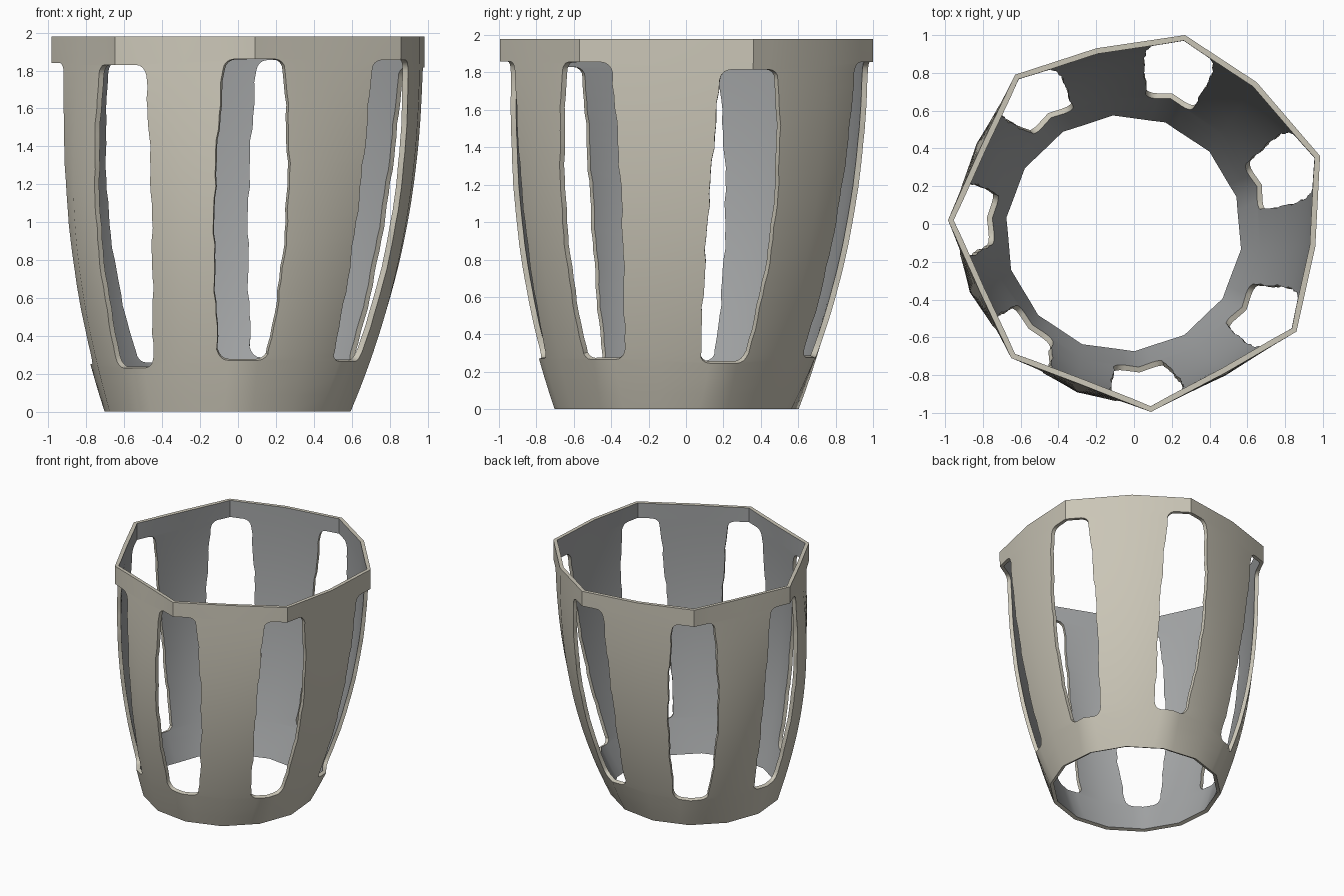
import bpy, bmesh, math
from mathutils import Vector

cube = bpy.data.objects.get("Cube")
if cube:
    bpy.data.objects.remove(cube)


def material(name, rgb):
    m = bpy.data.materials.new(name)
    m.use_nodes = True
    m.diffuse_color = (*rgb, 1)
    m.node_tree.nodes["Principled BSDF"].inputs["Base Color"].default_value = (*rgb, 1)
    return m


HEIGHT, WALL, COUNT = 1.98, 0.03, 7
# Rim outline: seven corners and the points between them
corners = [(.985, .36), (.27, 1.0), (-.63, .79), (-.985, .02), (-.65, -.71), (.09, -.995), (.86, -.57)]
middles = [(.65, .75), (-.2, .93), (-.81, .41), (-.82, -.35), (-.28, -.85), (.48, -.79), (.96, -.12)]
# Bottom and top height of each slot
slots = [(.245, 1.815), (.275, 1.855), (.25, 1.84), (.25, 1.84), (.23, 1.83), (.27, 1.86), (.265, 1.855)]
rim = [Vector(p) for pair in zip(corners, middles) for p in pair]


def outline(j, z):
    """Wall point of one of the fourteen ribs, flaring from round base to rim."""
    j %= 2 * COUNT
    t = z / HEIGHT
    a = math.radians(18) + math.pi * j / COUNT
    out = Vector((math.cos(a), math.sin(a)))
    base = Vector((-.055, -.05)) + out * .655
    p = base.lerp(rim[j], 1 - (1 - t) ** 2.3)
    if j % 2:
        p += out * max(0, .95 - rim[j].length) * 1.25 * math.sin(math.pi * t)
    return p


def half_width(z, low, high, phase):
    """Slot half width with rounded ends and a slightly wavy edge."""
    k = min(max((z - low) / (high - low), 0), 1)
    w = .135 + .04 * k + .05 * math.sin(math.pi * k)
    r = .055
    h = min(k, 1 - k) * (high - low)
    if h < r:
        w -= r - math.sqrt(max(0, r * r - (r - h) ** 2))
    else:
        w += .004 * math.sin(z * 17 + phase) + .003 * math.sin(z * 41 + phase * 2)
    return w


# Row positions inside the slots, denser at the rounded ends
ends = [0, .003, .01, .02, .036]
inner = ends + [.036 + .928 * i / 24 for i in range(1, 24)] + [1 - e for e in reversed(ends)]
below, above = [0, .33, .67], [.5, 1]


def row_heights(low, high):
    return ([low * b for b in below] + [low + (high - low) * k for k in inner]
            + [high + (HEIGHT - high) * a for a in above])


# Wall with slots left open at the corners
bm = bmesh.new()
columns = []
for i, (low, high) in enumerate(slots):
    heights = row_heights(low, high)
    for side in (-1, 0, 1):
        col = []
        for z in heights:
            c = outline(2 * i, z)
            if side:
                m = outline(2 * i + side, z)
                w = half_width(z, low, high, i * 2.1 + side)
                c = c.lerp(m, w / (m - c).length)
            col.append(bm.verts.new((c.x, c.y, z)))
        columns.append(col)
    nxt = slots[(i + 1) % COUNT]
    heights = row_heights((low + nxt[0]) / 2, (high + nxt[1]) / 2)
    columns.append([bm.verts.new((*outline(2 * i + 1, z), z)) for z in heights])

first, last = len(below), len(below) + len(inner) - 1
for c, col in enumerate(columns):
    nxt = columns[(c + 1) % len(columns)]
    for r in range(len(col) - 1):
        if c % 4 < 2 and first <= r < last:
            continue
        bm.faces.new((col[r], nxt[r], nxt[r + 1], col[r + 1]))
bmesh.ops.delete(bm, geom=[v for v in bm.verts if not v.link_faces], context='VERTS')

mesh = bpy.data.meshes.new("slotted_cup_wall")
bm.to_mesh(mesh)
bm.free()
cup = bpy.data.objects.new("slotted_cup_wall", mesh)
bpy.context.collection.objects.link(cup)
mesh.materials.append(material("warm beige outside", (.59, .56, .47)))
mesh.materials.append(material("neutral grey inside", (.36, .37, .375)))

# Wall thickness, with the inner shell in grey
solid = cup.modifiers.new("thickness", 'SOLIDIFY')
solid.thickness = WALL
solid.offset = -1
solid.material_offset = 1
solid.material_offset_rim = 0

bpy.ops.object.select_all(action='DESELECT')
cup.select_set(True)
bpy.context.view_layer.objects.active = cup
bpy.ops.object.modifier_apply(modifier=solid.name)
bpy.ops.object.shade_smooth_by_angle(angle=math.radians(35))
